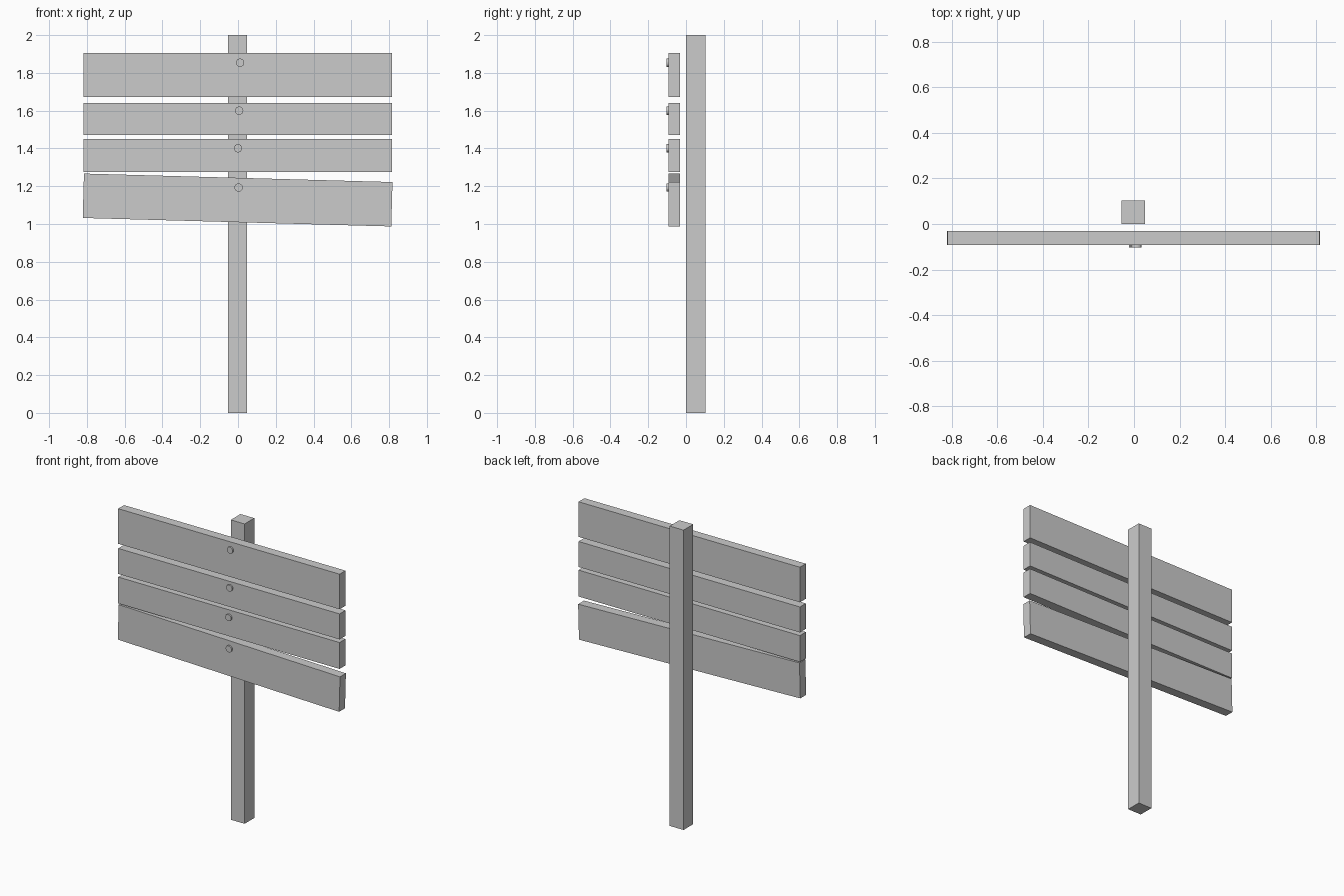
import bpy, math

if "Cube" in bpy.data.objects:
    bpy.data.objects.remove(bpy.data.objects["Cube"])

def box(name, center, size, tilt=0.0):
    bpy.ops.mesh.primitive_cube_add(size=1, location=center, rotation=(0, tilt, 0))
    o = bpy.context.object
    o.name = name
    o.scale = size
    bpy.ops.object.transform_apply(location=False, rotation=False, scale=True)
    return o

def bolt(name, x, z):
    # head protrudes from the plank face, the rest is sunk into the wood
    bpy.ops.mesh.primitive_cylinder_add(vertices=16, radius=0.022, depth=0.022,
                                        location=(x, -0.092, z),
                                        rotation=(math.pi / 2, 0, 0))
    bpy.context.object.name = name

# upright post
box("post", (-0.003, 0.052, 1.0), (0.102, 0.102, 2.0))

# planks: centre z, height, tilt, bolt x, bolt z
planks = [
    (1.789, 0.234, 0.0, 0.011, 1.854),
    (1.556, 0.170, 0.0, 0.006, 1.600),
    (1.362, 0.176, 0.0, 0.000, 1.401),
    (1.127, 0.235, 0.0275, 0.003, 1.193),  # sagging bottom plank
]
for i, (z, h, tilt, bx, bz) in enumerate(planks, 1):
    box(f"plank_{i}", (-0.002, -0.062, z), (1.634, 0.062, h), tilt)
    bolt(f"bolt_{i}", bx, bz)
